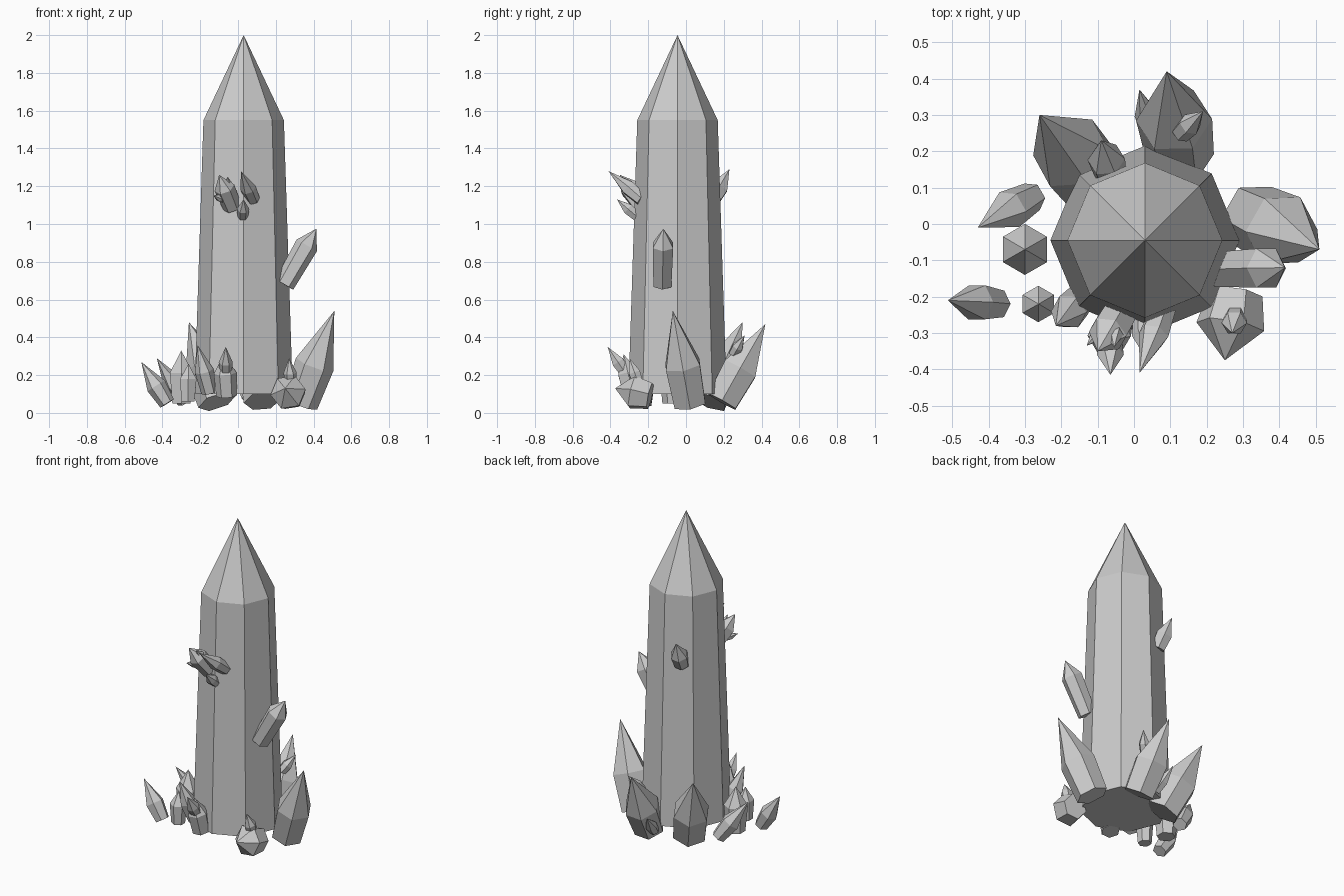
import bpy, bmesh, math
from mathutils import Vector


def crystal(name, base, tip, r_base, r_top, shoulder, sides=6, turn=0.0):
    """Faceted prism from base to shoulder, closed by a pointed cap."""
    base, tip = Vector(base), Vector(tip)
    axis = tip - base
    rot = Vector((0, 0, 1)).rotation_difference(axis.normalized())
    bm = bmesh.new()

    def ring(r, t):
        out = []
        for i in range(sides):
            a = 2 * math.pi * i / sides + turn
            p = Vector((r * math.cos(a), r * math.sin(a), 0))
            out.append(bm.verts.new(base + axis * t + rot @ p))
        return out

    low, high = ring(r_base, 0), ring(r_top, shoulder)
    apex = bm.verts.new(tip)
    bm.faces.new(low[::-1])
    for i in range(sides):
        j = (i + 1) % sides
        bm.faces.new((low[i], low[j], high[j], high[i]))
        bm.faces.new((high[i], high[j], apex))
    me = bpy.data.meshes.new(name)
    bm.to_mesh(me)
    bm.free()
    ob = bpy.data.objects.new(name, me)
    bpy.context.collection.objects.link(ob)
    return ob


# Main octagonal column
crystal("main_crystal", (0.03, -0.045, 0.1), (0.03, -0.045, 2.0),
        0.26, 0.213, 0.763, sides=8)

# Large crystals around the foot
crystal("foot_right", (0.33, 0.02, 0.05), (0.51, -0.07, 0.54), 0.095, 0.105, 0.42)
crystal("foot_back", (0.125, 0.19, 0.06), (0.09, 0.42, 0.47), 0.095, 0.105, 0.42)
crystal("foot_back_left", (-0.11, 0.12, 0.06), (-0.26, 0.30, 0.48), 0.105, 0.11, 0.42)
crystal("foot_front_right", (0.28, -0.19, 0.09), (0.25, -0.375, 0.13), 0.075, 0.095, 0.5)

# Offshoots growing from the large foot crystals
crystal("offshoot_front_right", (0.28, -0.25, 0.15), (0.27, -0.30, 0.29), 0.03, 0.035, 0.45)
crystal("offshoot_back_high", (0.13, 0.25, 0.31), (0.19, 0.31, 0.41), 0.028, 0.032, 0.4)
crystal("offshoot_back_low", (0.05, 0.25, 0.08), (0.015, 0.37, 0.21), 0.03, 0.035, 0.4)

# Small loose crystals at the left
crystal("left_front_leaning", (-0.375, -0.22, 0.05), (-0.512, -0.21, 0.27), 0.042, 0.054, 0.42)
crystal("left_back_leaning", (-0.28, 0.075, 0.06), (-0.43, -0.01, 0.29), 0.042, 0.055, 0.42)
crystal("left_upright_large", (-0.30, -0.07, 0.05), (-0.30, -0.07, 0.33), 0.055, 0.07, 0.58, turn=0.52)
crystal("left_upright_small", (-0.265, -0.22, 0.06), (-0.262, -0.22, 0.26), 0.04, 0.05, 0.6, turn=0.52)

# Small crystals at the front of the foot
crystal("front_foot_left", (-0.15, -0.21, 0.11), (-0.215, -0.28, 0.36), 0.045, 0.05, 0.45)
crystal("front_foot_middle", (-0.06, -0.28, 0.09), (-0.075, -0.33, 0.31), 0.055, 0.06, 0.55)
crystal("front_foot_spike", (-0.065, -0.32, 0.21), (-0.065, -0.415, 0.35), 0.032, 0.037, 0.42)

# Cluster high on the front
crystal("front_cluster_right", (0.08, -0.235, 1.13), (0.015, -0.41, 1.28), 0.036, 0.042, 0.4)
crystal("front_cluster_left", (-0.03, -0.23, 1.09), (-0.10, -0.35, 1.26), 0.05, 0.055, 0.6)
crystal("front_cluster_low", (0.025, -0.26, 1.04), (0.03, -0.365, 1.13), 0.028, 0.033, 0.45)
crystal("front_cluster_side", (-0.07, -0.27, 1.13), (-0.13, -0.335, 1.15), 0.02, 0.022, 0.5)
crystal("front_cluster_spike", (-0.05, -0.27, 1.18), (-0.055, -0.34, 1.25), 0.02, 0.023, 0.5)

# Single crystals on the right side and back
crystal("right_side_crystal", (0.245, -0.125, 0.68), (0.415, -0.12, 0.975), 0.055, 0.062, 0.7)
crystal("back_side_crystal", (-0.065, 0.135, 1.12), (-0.09, 0.23, 1.29), 0.045, 0.052, 0.45)
